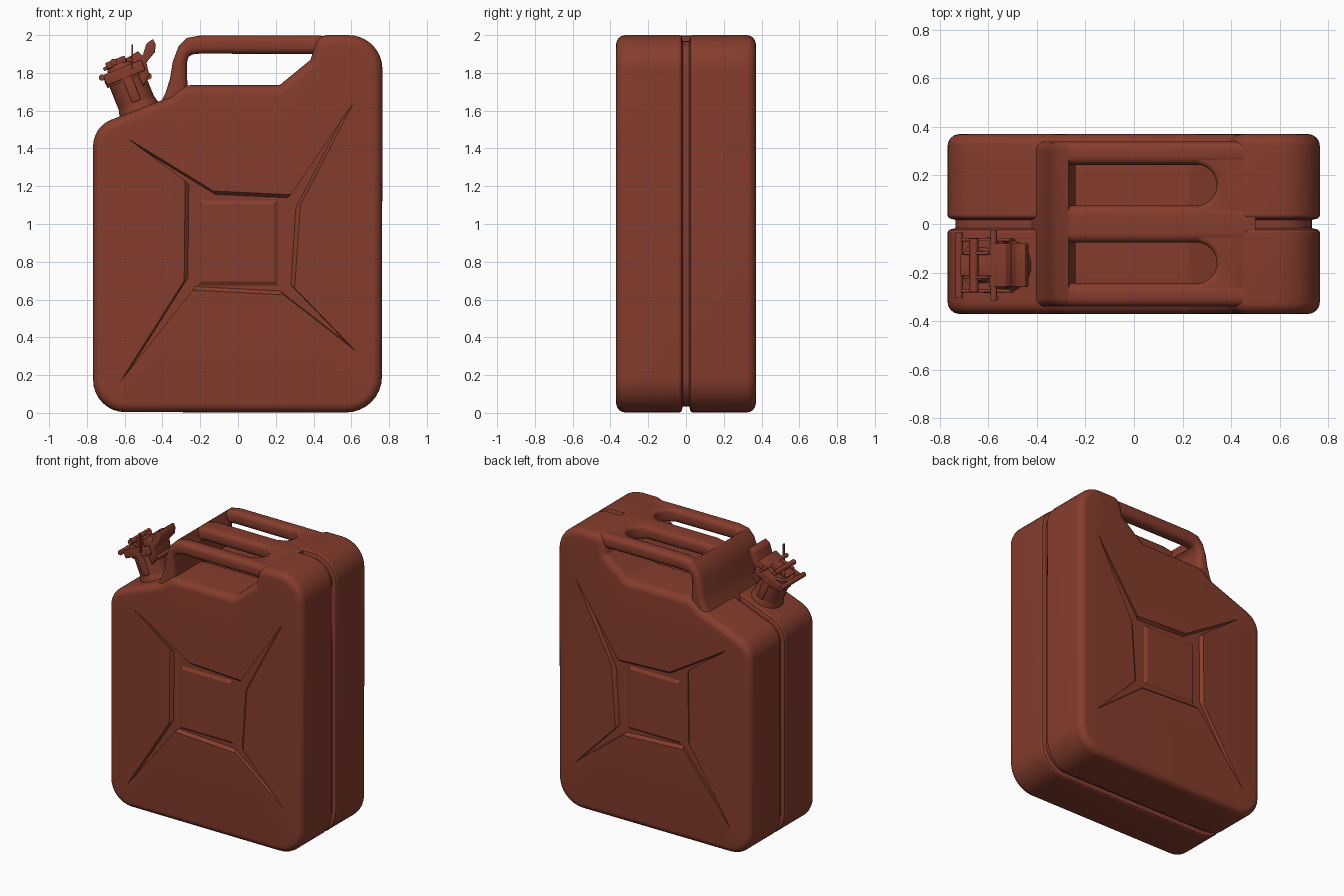
import bpy, bmesh, math
from mathutils import Vector, Matrix

if "Cube" in bpy.data.objects:
    bpy.data.objects.remove(bpy.data.objects["Cube"])

paint = bpy.data.materials.new("rust_red_paint")
paint.diffuse_color = (0.235, 0.046, 0.026, 1)
paint.use_nodes = True
paint.node_tree.nodes["Principled BSDF"].inputs["Base Color"].default_value = paint.diffuse_color


def finish(bm, name, bevel=0.0, angle=35):
    """Turn a bmesh into a painted, smooth shaded object."""
    bmesh.ops.recalc_face_normals(bm, faces=bm.faces)
    if bevel:
        edges = [e for e in bm.edges if e.calc_face_angle(0) > 0.6]
        bmesh.ops.bevel(bm, geom=edges, offset=bevel, segments=3, profile=0.5,
                        affect='EDGES', clamp_overlap=True)
    me = bpy.data.meshes.new(name)
    bm.to_mesh(me)
    bm.free()
    me.materials.append(paint)
    ob = bpy.data.objects.new(name, me)
    bpy.context.collection.objects.link(ob)
    bpy.ops.object.select_all(action='DESELECT')
    ob.select_set(True)
    bpy.context.view_layer.objects.active = ob
    bpy.ops.object.shade_smooth_by_angle(angle=math.radians(angle))
    return ob


def skin(bm, rings):
    """Join closed rings of equal length with quads; return the ring vertices."""
    vs = [[bm.verts.new(p) for p in r] for r in rings]
    n = len(vs[0])
    for a, b in zip(vs, vs[1:]):
        for i in range(n):
            j = (i + 1) % n
            bm.faces.new((a[i], a[j], b[j], b[i]))
    return vs


def loft(rings, name, **kw):
    bm = bmesh.new()
    vs = skin(bm, rings)
    bm.faces.new(vs[0])
    bm.faces.new(vs[-1])
    return finish(bm, name, **kw)


def round_corners(pts, seg=8):
    """Replace each (x, z, radius) corner with an arc."""
    out = []
    for i, (x, z, r) in enumerate(pts):
        p = Vector((x, z))
        d0 = (Vector(pts[i - 1][:2]) - p).normalized()
        d1 = (Vector(pts[(i + 1) % len(pts)][:2]) - p).normalized()
        half = math.acos(max(-1, min(1, d0.dot(d1)))) / 2
        t = r / math.tan(half)
        c = p + (d0 + d1).normalized() * (r / math.sin(half))
        a, b = p + d0 * t - c, p + d1 * t - c
        a0 = math.atan2(a.y, a.x)
        sweep = (math.atan2(b.y, b.x) - a0 + math.pi) % (2 * math.pi) - math.pi
        for k in range(seg + 1):
            g = a0 + sweep * k / seg
            out.append(c + Vector((math.cos(g), math.sin(g))) * r)
    return out


def inset(pts, d):
    """Move a counterclockwise outline inwards."""
    out = []
    for i, p in enumerate(pts):
        e0 = (p - pts[i - 1]).normalized()
        e1 = (pts[(i + 1) % len(pts)] - p).normalized()
        n0, n1 = Vector((e0.y, -e0.x)), Vector((e1.y, -e1.x))
        out.append(p - (n0 + n1) * (d / max(1 + n0.dot(n1), 0.3)))
    return out


# Can body: outline skinned across the width, with a seam groove in the middle
outline = round_corners([
    (-0.767, 0.004, 0.17), (0.762, 0.002, 0.19), (0.765, 2.0, 0.18),
    (0.42, 2.0, 0.075), (0.385, 1.87, 0.02), (0.22, 1.735, 0.03),
    (-0.28, 1.735, 0.10), (-0.36, 1.672, 0.03), (-0.767, 1.515, 0.15)])
R, HALF = 0.05, 0.37
levels = []
for k in range(7):
    a = math.pi / 2 * (1 - k / 6)
    levels.append((-HALF + R - R * math.sin(a), R * (1 - math.cos(a))))
levels += [(-0.034, 0), (-0.024, 0.006), (-0.017, 0.032)]
levels += [(-y, d) for y, d in reversed(levels)]
body = bmesh.new()
shell = skin(body, [[(p.x, y, p.y) for p in inset(outline, d)] for y, d in levels])

# Pressed cross on both broad sides, with a raised square in the centre
cross = [(-0.58, 1.45), (-0.28, 1.23), (-0.285, 0.70), (-0.62, 0.17),
         (-0.24, 0.65), (0.24, 0.625), (0.62, 0.33), (0.30, 0.66),
         (0.33, 1.10), (0.61, 1.64), (0.28, 1.155), (-0.13, 1.175)]
for side, s, rim in (("front", -1, shell[0]), ("back", 1, shell[-1])):
    rings = [[(x * f, s * y, 0.92 + (z - 0.92) * f) for x, z in cross]
             for y, f in ((HALF, 1), (0.35, 0.93))]
    top, floor = skin(body, rings)
    body.faces.new(floor)
    loops = [body.edges.get((lp[i - 1], lp[i])) for lp in (rim, top) for i in range(len(lp))]
    bmesh.ops.triangle_fill(body, use_beauty=True, use_dissolve=False,
                            edges=loops, normal=(0, s, 0))
    rings = [[(sx * w, s * y, 0.9 + sz * (w + 0.015))
              for sx, sz in ((-1, -1), (1, -1), (1, 1), (-1, 1))]
             for y, w in ((0.34, 0.21), (0.35, 0.21), (0.362, 0.19))]
    loft(rings, side + "_centre_panel", angle=20)
finish(body, "can_body", angle=30)

# Handles: (outer x, z, inner x, z) stations running up the leg and along the top
stations = [(-0.42, 1.62, -0.26, 1.62), (-0.385, 1.69, -0.265, 1.70),
            (-0.36, 1.77, -0.27, 1.78), (-0.345, 1.86, -0.27, 1.855),
            (-0.315, 1.94, -0.262, 1.885), (-0.27, 1.985, -0.24, 1.898),
            (-0.20, 1.998, -0.20, 1.902), (0.30, 1.998, 0.30, 1.90),
            (0.50, 1.996, 0.50, 1.90)]


def bar(name, path, y0, y1, r=0.036):
    rings = []
    for ox, oz, ix, iz in path:
        o, i = Vector((ox, 0, oz)), Vector((ix, 0, iz))
        c, e, h = (o + i) / 2, (o - i).normalized(), (o - i).length / 2
        w = (y1 - y0) / 2
        ring = []
        for q, (sh, sy) in enumerate(((1, 1), (-1, 1), (-1, -1), (1, -1))):
            for k in range(6):
                a = math.pi / 2 * (q + k / 5)
                ring.append(c + e * (sh * (h - r) + r * math.cos(a))
                            + Vector((0, (y0 + y1) / 2 + sy * (w - r) + r * math.sin(a), 0)))
        rings.append(ring)
    return loft(rings, name, angle=50)


bar("handle_leg_wall", stations[:6], -0.34, 0.34)
bar("front_handle", stations, -0.34, -0.243)
bar("middle_handle", stations, -0.077, 0.077)
bar("back_handle", stations, 0.243, 0.34)

# Web that rounds off the far end of the two hand slots
web = [(0.24, -0.32), (0.48, -0.32), (0.48, 0.32), (0.24, 0.32)]
for yc in (0.16, -0.16):
    for k in range(13):
        a = math.pi * k / 12
        web.append((0.255 + 0.085 * math.sin(a), yc + 0.085 * math.cos(a)))
loft([[(x, y, z) for x, y in web] for z in (1.902, 1.994)], "handle_web", bevel=0.02)

# Spout: a local frame square to the sloping shoulder
SPOUT = Matrix.Translation((-0.53, -0.17, 1.62)) @ Matrix.Rotation(math.radians(-22), 4, 'Y')


def cyl(name, u, v, w, r, depth, across=False, r2=None, sides=32):
    bm = bmesh.new()
    bmesh.ops.create_cone(bm, cap_ends=True, segments=sides, radius1=r,
                          radius2=r2 or r, depth=depth)
    m = SPOUT @ Matrix.Translation((u, v, w))
    if across:
        m = m @ Matrix.Rotation(math.pi / 2, 4, 'X')
    bmesh.ops.transform(bm, matrix=m, verts=bm.verts)
    return finish(bm, name)


def box(name, u, v, w, size, bevel=0.006):
    bm = bmesh.new()
    bmesh.ops.create_cube(bm, size=1)
    m = SPOUT @ Matrix.Translation((u, v, w)) @ Matrix.Diagonal((*size, 1))
    bmesh.ops.transform(bm, matrix=m, verts=bm.verts)
    return finish(bm, name, bevel=bevel)


cyl("neck_base", 0, 0, 0.0, 0.112, 0.05, r2=0.10)
cyl("neck", 0, 0, 0.08, 0.10, 0.18)
cyl("neck_rim", 0, 0, 0.165, 0.112, 0.025)
cyl("cap", 0, 0, 0.20, 0.115, 0.045, r2=0.108)
cyl("cap_crown", -0.01, 0, 0.235, 0.075, 0.03, r2=0.06)
box("cap_strap", -0.01, 0, 0.252, (0.17, 0.09, 0.02))
for s in (-1, 1):
    box("clamp_arm", 0.0, s * 0.105, 0.195, (0.22, 0.014, 0.06))
    box("neck_lug", 0.005, s * 0.098, 0.10, (0.05, 0.022, 0.14))
    box("strap_rib", -0.02, s * 0.05, 0.262, (0.11, 0.014, 0.035))
cyl("hinge_rod", -0.118, 0, 0.215, 0.017, 0.27, True, sides=16)
cyl("strap_rod", -0.03, 0, 0.268, 0.018, 0.22, True, sides=16)
cyl("lever_rod", 0.05, 0, 0.25, 0.014, 0.29, True, sides=16)
cyl("latch_rod", 0.112, 0, 0.13, 0.018, 0.17, True, sides=16)

# Locking pin and cam lever
pin = [(-0.565, 1.82), (-0.555, 1.82), (-0.555, 1.95), (-0.565, 1.95)]
loft([[(x, y, z) for x, z in pin] for y in (-0.31, -0.298)], "locking_pin")
lever = [(-0.60, 1.87), (-0.53, 1.915), (-0.505, 1.89), (-0.485, 1.955), (-0.45, 1.98),
         (-0.435, 1.95), (-0.44, 1.91), (-0.485, 1.855), (-0.47, 1.79), (-0.50, 1.73),
         (-0.525, 1.78), (-0.53, 1.84)]
loft([[(x, y, z) for x, z in lever] for y in (-0.26, -0.08)], "cam_lever", bevel=0.006)
